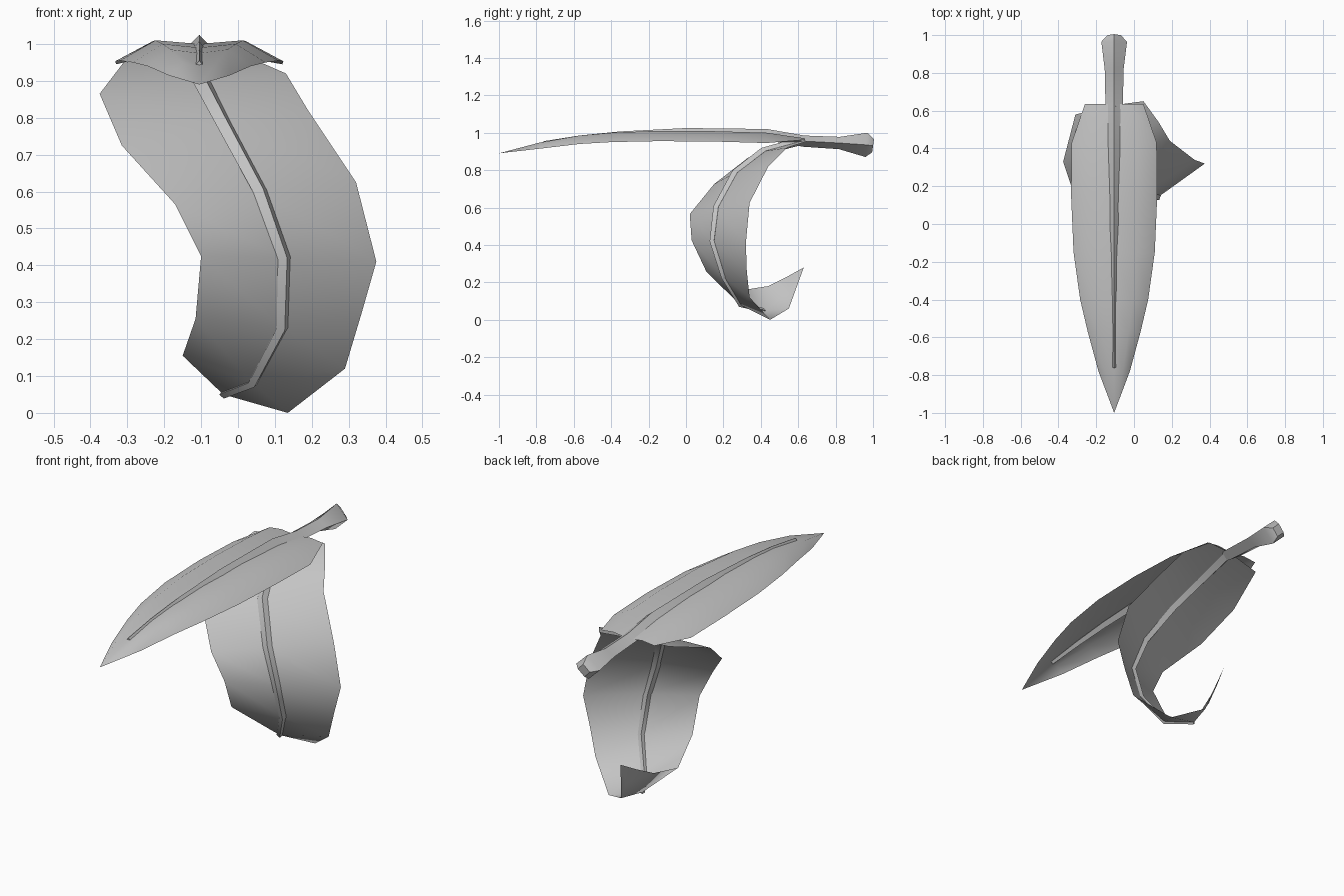
import bpy, bmesh, math
from mathutils import Vector

if "Cube" in bpy.data.objects:
    bpy.data.objects.remove(bpy.data.objects["Cube"])

grey = bpy.data.materials.new("leaf grey")
grey.diffuse_color = (0.55, 0.55, 0.55, 1)
grey.use_nodes = True
grey.node_tree.nodes["Principled BSDF"].inputs["Base Color"].default_value = grey.diffuse_color


def finish(name, bm, angle):
    mesh = bpy.data.meshes.new(name)
    bm.to_mesh(mesh)
    bm.free()
    mesh.materials.append(grey)
    ob = bpy.data.objects.new(name, mesh)
    bpy.context.collection.objects.link(ob)
    bpy.ops.object.select_all(action='DESELECT')
    bpy.context.view_layer.objects.active = ob
    ob.select_set(True)
    bpy.ops.object.shade_smooth_by_angle(angle=math.radians(angle))
    return ob


def blade(name, rows, tip):
    """Thin leaf sheet lofted through rows of points, closed by a tip."""
    bm = bmesh.new()
    grid = [[bm.verts.new(p) for p in row] for row in rows]
    for a, b in zip(grid, grid[1:]):
        for i in range(len(a) - 1):
            bm.faces.new((a[i], a[i + 1], b[i + 1], b[i]))
    t = bm.verts.new(tip)
    last = grid[-1]
    for i in range(len(last) - 1):
        bm.faces.new((last[i], last[i + 1], t))
    bmesh.ops.recalc_face_normals(bm, faces=bm.faces)
    return finish(name, bm, 80)


def rib(name, path, radii, side):
    """Four-sided tapering tube along a path."""
    bm = bmesh.new()
    pts = [Vector(p) for p in path]
    rings = []
    for i, p in enumerate(pts):
        tan = (pts[min(i + 1, len(pts) - 1)] - pts[max(i - 1, 0)]).normalized()
        s = Vector(side)
        s = (s - tan * s.dot(tan)).normalized()
        up = s.cross(tan)
        rx, rz = radii[i]
        rings.append([bm.verts.new(p + d) for d in (s * rx, up * rz, -s * rx, -up * rz)])
    for a, b in zip(rings, rings[1:]):
        for i in range(4):
            j = (i + 1) % 4
            bm.faces.new((a[i], a[j], b[j], b[i]))
    bm.faces.new(rings[0])
    bm.faces.new(rings[-1])
    bmesh.ops.recalc_face_normals(bm, faces=bm.faces)
    return finish(name, bm, 50)


# Straight leaf: y, half width, centre z, shoulder z, edge z
CX = -0.105
profile = [(0.635, 0.155, 0.96, 0.97, 0.962), (0.43, 0.225, 0.99, 1.0, 0.945),
           (0.15, 0.228, 1.0, 1.008, 0.953), (-0.15, 0.215, 1.0, 1.01, 0.955),
           (-0.4, 0.18, 0.99, 1.0, 0.95), (-0.57, 0.14, 0.975, 0.985, 0.94),
           (-0.78, 0.083, 0.94, 0.948, 0.915)]
rows = [[(CX - w, y, e), (CX - w * .55, y, s), (CX, y, c), (CX + w * .55, y, s), (CX + w, y, e)]
        for y, w, c, s, e in profile]
blade("straight_leaf", rows, (CX, -1, 0.89))

# Curled leaf: left edge, middle and right edge of each station
curl = [[(-.31, .58, .95), (-.1, .63, .96), (.05, .65, .955)],
        [(-.375, .33, .865), (-.1, .41, .9), (.13, .54, .92)],
        [(-.315, .15, .725), (-.04, .26, .785), (.19, .44, .82)],
        [(-.17, .02, .565), (.06, .16, .6), (.32, .34, .625)],
        [(-.1, .03, .425), (.125, .14, .42), (.375, .32, .41)],
        [(-.115, .11, .255), (.12, .2, .23), (.332, .325, .26)],
        [(-.15, .28, .155), (.04, .29, .08), (.29, .34, .12)],
        [(-.12, .44, .18), (-.04, .42, .05), (.135, .45, 0)],
        [(-.09, .54, .23), (-.04, .555, .15), (-.007, .55, .06)]]
blade("curled_leaf", curl, (-.06, .63, .28))

# Stalk with flared end, running on as the straight leaf's midrib
stalk = [(1.0, .93, .035, .035), (.965, .935, .068, .065), (.82, .945, .05, .033), (.63, .955, .046, .03),
         (.43, .99, .035, .03), (0, .998, .026, .027), (-.35, .985, .018, .022),
         (-.57, .967, .013, .018), (-.76, .943, .01, .012)]
rib("stalk_and_midrib", [(CX, y, z) for y, z, _, _ in stalk],
    [(a, b) for _, _, a, b in stalk], (1, 0, 0))

# Curled leaf's midrib follows its middle line
rib("curled_midrib", [r[1] for r in curl[:8]],
    [(.03 - .0025 * i, .022 - .0015 * i) for i in range(8)], (1, .6, 0))
